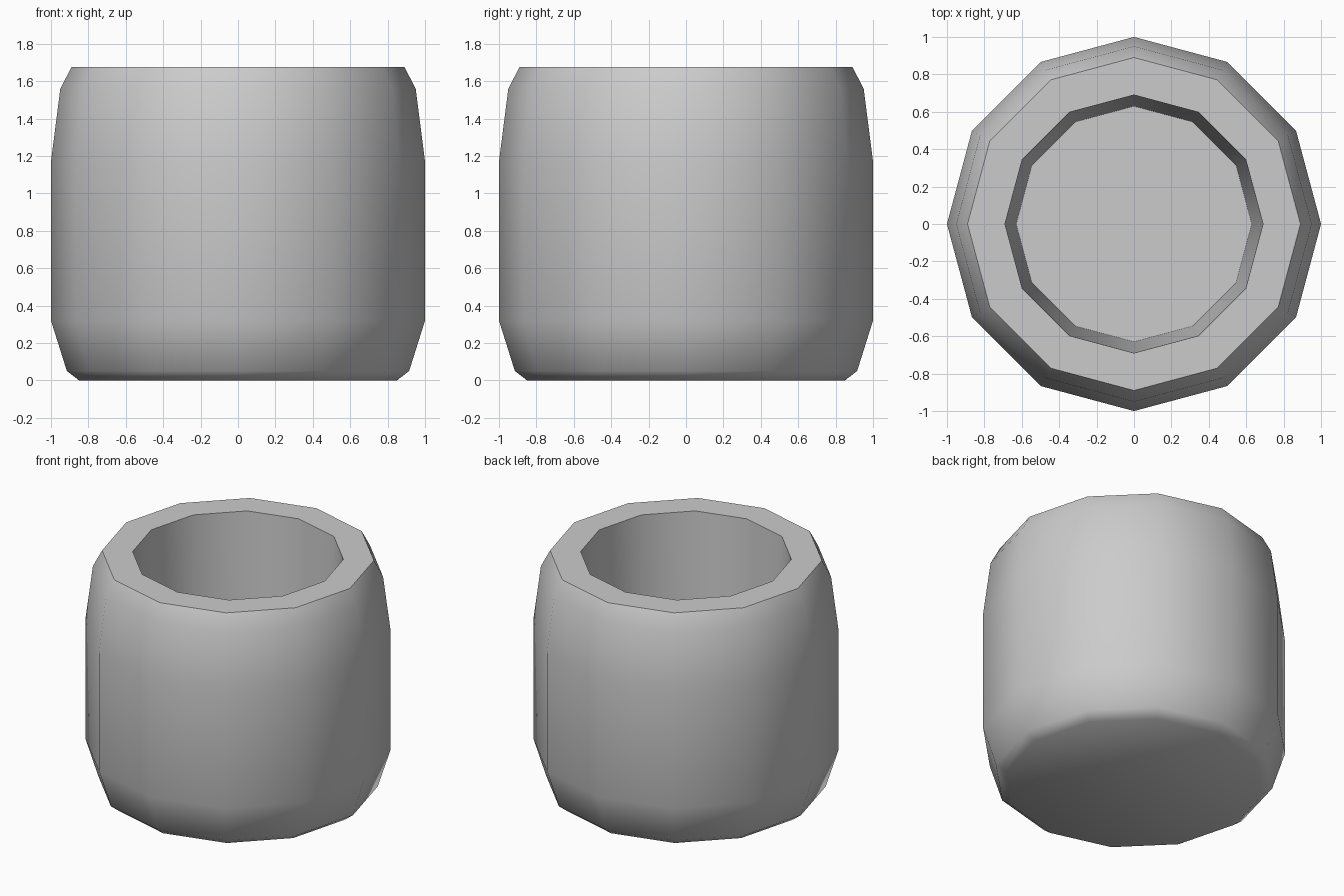
import bpy, bmesh, math

if "Cube" in bpy.data.objects:
    bpy.data.objects.remove(bpy.data.objects["Cube"])

SIDES = 12
# Half profile (radius, height): outer wall, rim, then inside down to the floor
profile = [(0.85, 0.0), (0.915, 0.05), (1.0, 0.32), (1.0, 1.17), (0.95, 1.56),
           (0.89, 1.675), (0.69, 1.675), (0.63, 0.15)]

# Lathe the profile into a thick-walled cup
bm = bmesh.new()
rings = []
for r, z in profile:
    rings.append([bm.verts.new((r * math.cos(2 * math.pi * i / SIDES),
                                r * math.sin(2 * math.pi * i / SIDES), z))
                  for i in range(SIDES)])
for a, b in zip(rings, rings[1:]):
    for i in range(SIDES):
        j = (i + 1) % SIDES
        bm.faces.new((a[i], a[j], b[j], b[i]))

# Underside and inner floor
bm.faces.new(rings[0][::-1])
bm.faces.new(rings[-1])
bmesh.ops.recalc_face_normals(bm, faces=bm.faces)

mesh = bpy.data.meshes.new("cup")
bm.to_mesh(mesh)
bm.free()
cup = bpy.data.objects.new("cup", mesh)
bpy.context.collection.objects.link(cup)

# Smooth walls, crisp rim opening and floor edges
bpy.context.view_layer.objects.active = cup
cup.select_set(True)
bpy.ops.object.shade_smooth_by_angle(angle=math.radians(50))
